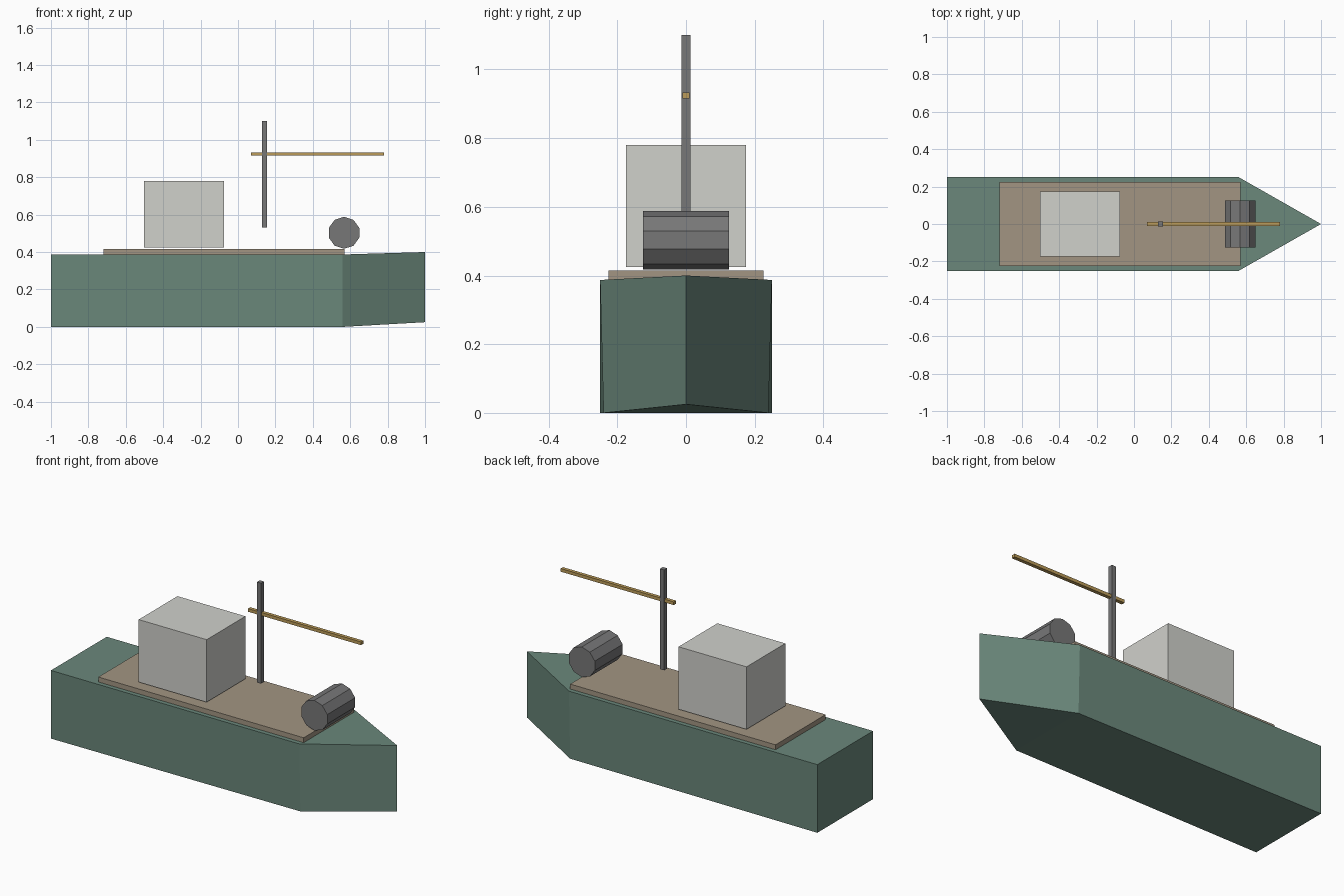
import bpy
import math

cube = bpy.data.objects.get("Cube")
if cube:
    bpy.data.objects.remove(cube, do_unlink=True)


def material(name, rgb):
    mat = bpy.data.materials.new(name)
    mat.use_nodes = True
    color = (*rgb, 1.0)
    mat.diffuse_color = color
    mat.node_tree.nodes["Principled BSDF"].inputs["Base Color"].default_value = color
    return mat


hull_green = material("hull green", (0.145, 0.245, 0.198))
deck_tan = material("deck tan", (0.36, 0.30, 0.225))
cabin_white = material("cabin off white", (0.63, 0.635, 0.60))
iron_grey = material("iron grey", (0.185, 0.185, 0.187))
boom_yellow = material("boom ochre", (0.50, 0.33, 0.10))


def mesh_object(name, verts, faces, mat):
    mesh = bpy.data.meshes.new(name)
    mesh.from_pydata(verts, [], faces)
    mesh.materials.append(mat)
    obj = bpy.data.objects.new(name, mesh)
    bpy.context.collection.objects.link(obj)
    return obj


def box(name, x0, x1, half_width, z0, z1, mat):
    """Box centred on the keel line, given by its extents."""
    bpy.ops.mesh.primitive_cube_add(size=1, location=((x0 + x1) / 2, 0, (z0 + z1) / 2))
    obj = bpy.context.object
    obj.name = name
    obj.scale = (x1 - x0, 2 * half_width, z1 - z0)
    bpy.ops.object.transform_apply(location=False, rotation=False, scale=True)
    obj.data.materials.append(mat)
    return obj


# Hull: square stern, shoulders narrowing slightly at the keel, raised pointed bow
bottom = [(-1, -0.25, 0), (0.56, -0.24, 0), (1, 0, 0.025), (0.56, 0.24, 0), (-1, 0.25, 0)]
top = [(-1, -0.25, 0.387), (0.56, -0.25, 0.387), (1, 0, 0.40),
       (0.56, 0.25, 0.387), (-1, 0.25, 0.387)]
n = len(bottom)
sides = [(i, (i + 1) % n, (i + 1) % n + n, i + n) for i in range(n)]
caps = [(4, 3, 1, 0), (3, 2, 1), (5, 6, 8, 9), (6, 7, 8)]
mesh_object("hull", bottom + top, sides + caps, hull_green)

# Deck, cabin, mast and boom
box("deck", -0.72, 0.57, 0.225, 0.387, 0.415, deck_tan)
box("cabin", -0.502, -0.075, 0.174, 0.425, 0.78, cabin_white)
box("mast", 0.128, 0.154, 0.013, 0.53, 1.10, iron_grey)
box("boom", 0.07, 0.78, 0.01, 0.915, 0.933, boom_yellow)

# Winch drum lying across the bow
bpy.ops.mesh.primitive_cylinder_add(vertices=10, radius=0.0855, depth=0.25,
                                    location=(0.567, 0, 0.503),
                                    rotation=(math.pi / 2, 0, 0))
drum = bpy.context.object
drum.name = "winch_drum"
drum.data.materials.append(iron_grey)
